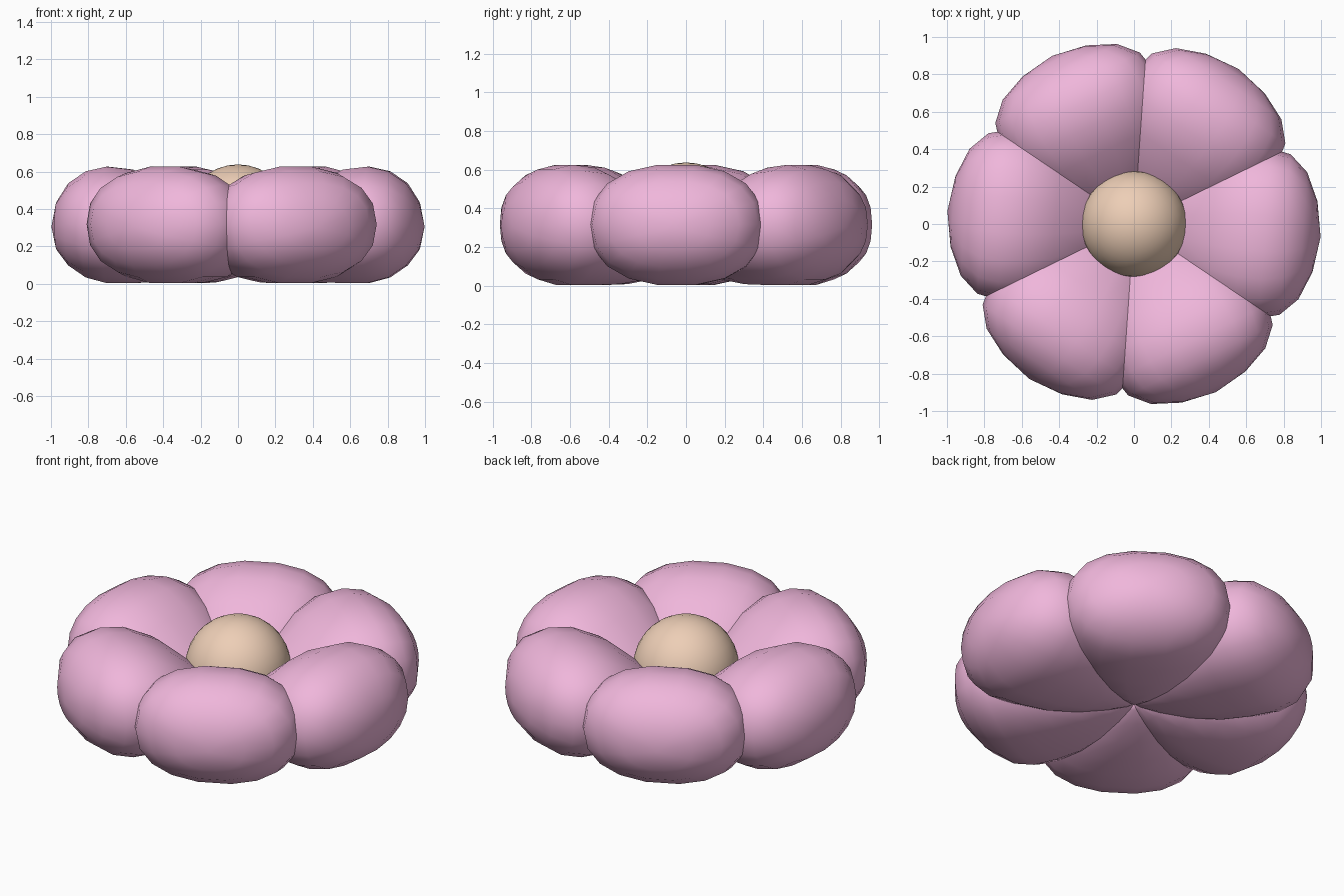
import bpy, bmesh, math
from mathutils import Matrix

if "Cube" in bpy.data.objects:
    bpy.data.objects.remove(bpy.data.objects["Cube"])


def material(name, rgb):
    m = bpy.data.materials.new(name)
    m.diffuse_color = (*rgb, 1)
    m.use_nodes = True
    m.node_tree.nodes["Principled BSDF"].inputs["Base Color"].default_value = m.diffuse_color
    return m


pink = material("petal_pink", (0.87, 0.47, 0.71))
cream = material("centre_cream", (0.85, 0.62, 0.47))

# Petal stations along its length: radius, half width, bottom z, top z
STATIONS = [(0.03, 0.05, 0.10, 0.18), (0.12, 0.15, 0.065, 0.28),
            (0.26, 0.28, 0.03, 0.41), (0.42, 0.39, 0.005, 0.545),
            (0.57, 0.445, 0, 0.615), (0.70, 0.455, 0, 0.63),
            (0.81, 0.43, 0.03, 0.605), (0.905, 0.34, 0.095, 0.54),
            (0.97, 0.19, 0.18, 0.44)]
SIDES = 18


def spow(v, p):
    return math.copysign(abs(v) ** p, v)


def finish(bm, name, mat):
    bmesh.ops.recalc_face_normals(bm, faces=bm.faces)
    for f in bm.faces:
        f.smooth = True
    me = bpy.data.meshes.new(name)
    bm.to_mesh(me)
    bm.free()
    me.materials.append(mat)
    ob = bpy.data.objects.new(name, me)
    bpy.context.collection.objects.link(ob)


# Plump petal lofted through rounded sections, closed with a tip at each end
def petal(name, angle):
    bm = bmesh.new()
    rings = []
    for r, w, lo, hi in STATIONS:
        ring = []
        for i in range(SIDES):
            a = 2 * math.pi * i / SIDES
            y = w * spow(math.cos(a), 0.88)
            z = (lo + hi) / 2 + (hi - lo) / 2 * spow(math.sin(a), 0.88)
            ring.append(bm.verts.new((r, y, z)))
        rings.append(ring)
    for a, b in zip(rings, rings[1:]):
        for i in range(SIDES):
            j = (i + 1) % SIDES
            bm.faces.new((a[i], a[j], b[j], b[i]))
    for ring, tip in ((rings[0], (-0.01, 0, 0.13)), (rings[-1], (1.0, 0, 0.305))):
        v = bm.verts.new(tip)
        for i in range(SIDES):
            bm.faces.new((ring[i], ring[(i + 1) % SIDES], v))
    bm.transform(Matrix.Rotation(angle, 4, 'Z'))
    finish(bm, name, pink)


for k in range(6):
    petal(f"petal_{k + 1}", math.radians(-4 + 60 * k))

# Domed flower centre, its hidden underside flattened inside the petals
bm = bmesh.new()
bmesh.ops.create_uvsphere(bm, u_segments=32, v_segments=16, radius=0.285,
                          matrix=Matrix.Translation((0, 0, 0.353)))
for v in bm.verts:
    v.co.z = max(v.co.z, 0.25)
finish(bm, "flower_centre", cream)
